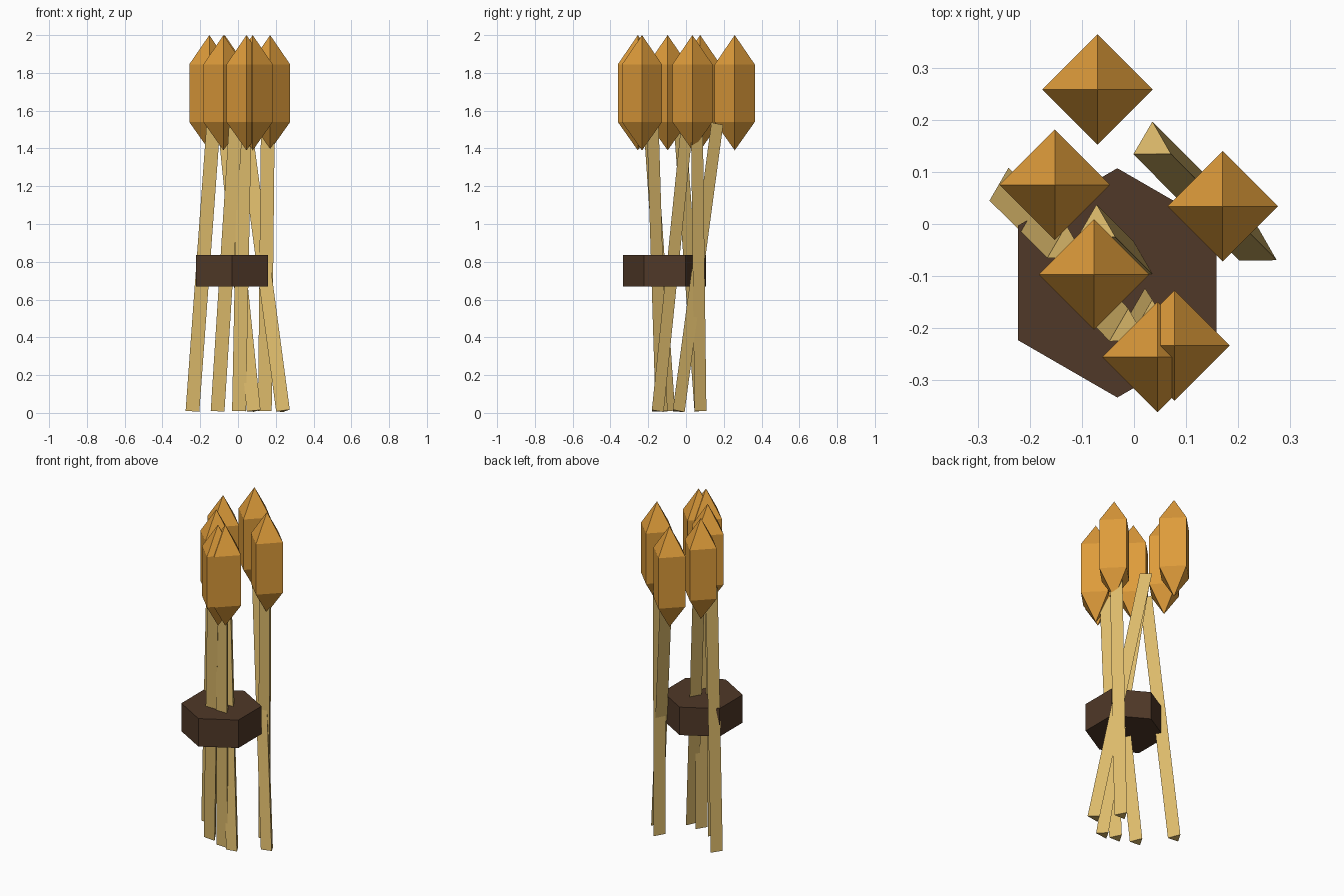
import bpy
import bmesh
from mathutils import Vector

cube = bpy.data.objects.get("Cube")
if cube:
    bpy.data.objects.remove(cube, do_unlink=True)


def material(name, colour):
    mat = bpy.data.materials.new(name)
    mat.use_nodes = True
    mat.diffuse_color = (*colour, 1)
    bsdf = next(n for n in mat.node_tree.nodes if n.type == 'BSDF_PRINCIPLED')
    bsdf.inputs["Base Color"].default_value = (*colour, 1)
    return mat


ORANGE = material("amber_orange", (0.73, 0.33, 0.043))
STRAW = material("straw_tan", (0.73, 0.50, 0.15))
BROWN = material("dark_brown", (0.08, 0.04, 0.021))


def lathe(name, profile, sides, mat, location):
    """Stack rings of (radius, z), with the first corner facing +y; radius 0 is a point."""
    bm = bmesh.new()
    rings = []
    for radius, z in profile:
        if radius == 0:
            rings.append([bm.verts.new((0, 0, z))] * sides)
        else:
            ring = bmesh.ops.create_circle(bm, segments=sides, radius=radius)["verts"]
            for v in ring:
                v.co.z = z
            # create_circle starts at +y
            rings.append(ring)
    for low, high in zip(rings, rings[1:]):
        for i in range(sides):
            j = (i + 1) % sides
            corners = dict.fromkeys((low[i], low[j], high[j], high[i]))
            bm.faces.new(list(corners))
    for ring in (rings[0], rings[-1]):
        if len(set(ring)) == sides:
            bm.faces.new(ring)
    bmesh.ops.recalc_face_normals(bm, faces=bm.faces)
    mesh = bpy.data.meshes.new(name)
    bm.to_mesh(mesh)
    bm.free()
    mesh.materials.append(mat)
    obj = bpy.data.objects.new(name, mesh)
    obj.location = location
    bpy.context.collection.objects.link(obj)
    return obj


# Seed heads: square prisms with pointed ends
HEAD_PROFILE = [(0, 1.39), (0.106, 1.54), (0.106, 1.845), (0, 2.0)]
HEADS = [(-0.07, 0.258), (-0.152, 0.075), (0.17, 0.034),
         (-0.077, -0.097), (0.045, -0.255), (0.078, -0.233)]
for i, (x, y) in enumerate(HEADS):
    lathe(f"seed_head_{i + 1}", HEAD_PROFILE, 4, ORANGE, (x, y, 0))

# Stems: leaning three-sided rods, given as foot and tip positions
STEMS = [((0.238, -0.049), (0.035, 0.155)),
         ((-0.241, 0.066), (-0.13, -0.044)),
         ((0.142, 0.066), (0.158, 0.047)),
         ((-0.108, -0.10), (-0.011, -0.204)),
         ((0.005, -0.14), (0.035, -0.187)),
         ((0.083, -0.16), (-0.072, -0.004))]
for i, (foot, tip) in enumerate(STEMS):
    a, b = Vector((*foot, 0.01)), Vector((*tip, 1.53))
    stem = lathe(f"stem_{i + 1}", [(0.042, 0), (0.042, (b - a).length)], 3, STRAW, a)
    stem.rotation_mode = 'QUATERNION'
    stem.rotation_quaternion = Vector((0, 0, 1)).rotation_difference(b - a)

# Hexagonal band tying the bundle
lathe("binding_band", [(0.22, 0.668), (0.22, 0.837)], 6, BROWN, (-0.032, -0.113, 0))
